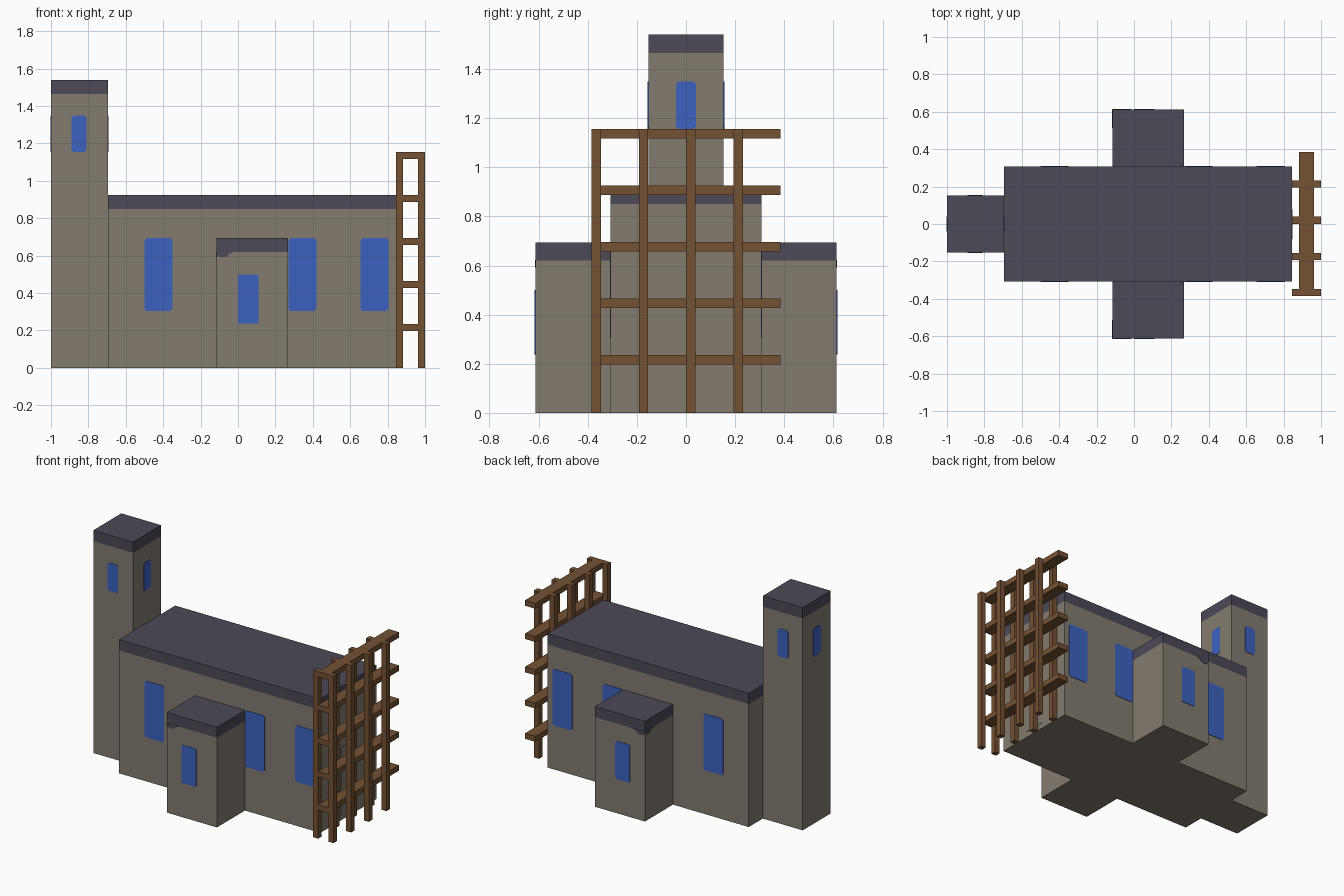
import bpy
import bmesh
from mathutils import Vector

cube = bpy.data.objects.get("Cube")
if cube:
    bpy.data.objects.remove(cube, do_unlink=True)


def material(name, r, g, b):
    m = bpy.data.materials.new(name)
    m.use_nodes = True
    m.diffuse_color = (r, g, b, 1)
    m.node_tree.nodes["Principled BSDF"].inputs["Base Color"].default_value = (r, g, b, 1)
    return m


STONE = material("stone", 0.227, 0.198, 0.159)
SLATE = material("slate", 0.071, 0.068, 0.097)
GLASS = material("blue_glass", 0.045, 0.122, 0.53)
WOOD = material("brown_wood", 0.175, 0.083, 0.034)


def finish(name, bm, *mats):
    bmesh.ops.recalc_face_normals(bm, faces=bm.faces)
    mesh = bpy.data.meshes.new(name)
    bm.to_mesh(mesh)
    bm.free()
    for m in mats:
        mesh.materials.append(m)
    obj = bpy.data.objects.new(name, mesh)
    bpy.context.collection.objects.link(obj)
    return obj


def add_box(bm, lo, hi):
    lo, hi = Vector(lo), Vector(hi)
    verts = bmesh.ops.create_cube(bm, size=1)["verts"]
    for v in verts:
        v.co = (lo + hi) / 2 + v.co * (hi - lo)


def block(name, lo, hi, band):
    """Stone block whose top band and flat roof are slate."""
    bm = bmesh.new()
    add_box(bm, lo, hi)
    bmesh.ops.bisect_plane(bm, geom=bm.verts[:] + bm.edges[:] + bm.faces[:],
                           plane_co=(0, 0, band), plane_no=(0, 0, 1))
    for f in bm.faces:
        f.material_index = int(f.calc_center_median().z > band)
    return finish(name, bm, STONE, SLATE)


def plate(name, outline, axis, wall, sign, mat, depth=0.003):
    """Thin plate on a wall; outline is (along wall, height) points."""
    bm = bmesh.new()

    def point(u, z, d):
        return (wall + sign * d, u, z) if axis == "x" else (u, wall + sign * d, z)

    face = bm.faces.new([bm.verts.new(point(u, z, 0)) for u, z in outline])
    out = bmesh.ops.extrude_face_region(bm, geom=[face])["geom"]
    shift = Vector(point(0, 0, depth)) - Vector(point(0, 0, 0))
    bmesh.ops.translate(bm, vec=shift, verts=[v for v in out if isinstance(v, bmesh.types.BMVert)])
    return finish(name, bm, mat)


def clipped(u0, u1, z0, z1, c=0.012):
    """Rectangle with small clipped corners."""
    return [(u0 + c, z0), (u1 - c, z0), (u1, z0 + c), (u1, z1 - c),
            (u1 - c, z1), (u0 + c, z1), (u0, z1 - c), (u0, z0 + c)]


# Main masses
NAVE_Y, WING_Y, TOWER_Y = 0.307, 0.613, 0.153
WEST, EAST = -0.695, 0.845
WING_W, WING_E = -0.115, 0.268
block("nave", (WEST, -NAVE_Y, 0), (EAST, NAVE_Y, 0.925), 0.85)
block("tower", (-1, -TOWER_Y, 0), (WEST, TOWER_Y, 1.54), 1.465)

for side, s in (("front", -1), ("back", 1)):
    ys = sorted((s * NAVE_Y, s * WING_Y))
    block(side + "_wing", (WING_W, ys[0], 0), (WING_E, ys[1], 0.693), 0.62)

    # Windows on the long sides
    for i, x in enumerate((-0.5, 0.27, 0.655)):
        plate(f"{side}_nave_window_{i + 1}", clipped(x, x + 0.15, 0.305, 0.695),
              "y", s * NAVE_Y, s, GLASS)
    plate(side + "_wing_window", clipped(0, 0.11, 0.237, 0.5, 0.007), "y", s * WING_Y, s, GLASS)
    plate(side + "_tower_window", clipped(-0.89, -0.81, 1.155, 1.35), "y", s * TOWER_Y, s, GLASS)

    # Slate drip below the roof band at the wing corner
    drip = [(0, 0.622), (0, 0.605), (0.02, 0.592), (0.05, 0.592), (0.07, 0.61), (0.1, 0.622)]
    plate(side + "_slate_drip", [(WING_W + u, z) for u, z in drip], "y", s * WING_Y, s, SLATE, 0.002)
    plate(side + "_slate_drip_side", [(s * (WING_Y - u), z) for u, z in drip],
          "x", WING_W, -1, SLATE, 0.002)

# Tower end windows and the plain door panel
for side, wall, s in (("left", WEST, 1), ("right", -1, -1)):
    plate(side + "_tower_window", clipped(-0.04, 0.04, 1.155, 1.35), "x", wall, s, GLASS)
plate("door_panel", [(-0.08, 0.04), (0.077, 0.04), (0.077, 0.505), (-0.08, 0.505)],
      "x", EAST, 1, STONE)

# Scaffold: two rows of posts with planks running between them
POST, TOP = 0.038, 1.155
posts, planks = bmesh.new(), bmesh.new()
for i in range(4):
    y = -0.385 + 0.193 * i
    for x in (EAST, 1 - POST):
        add_box(posts, (x, y, 0), (x + POST, y + POST, TOP))
for i in range(5):
    z = TOP - 0.23 * i
    add_box(planks, (EAST + POST, -0.385, z - POST), (1 - POST, 0.385, z))
finish("scaffold_posts", posts, WOOD)
finish("scaffold_planks", planks, WOOD)
